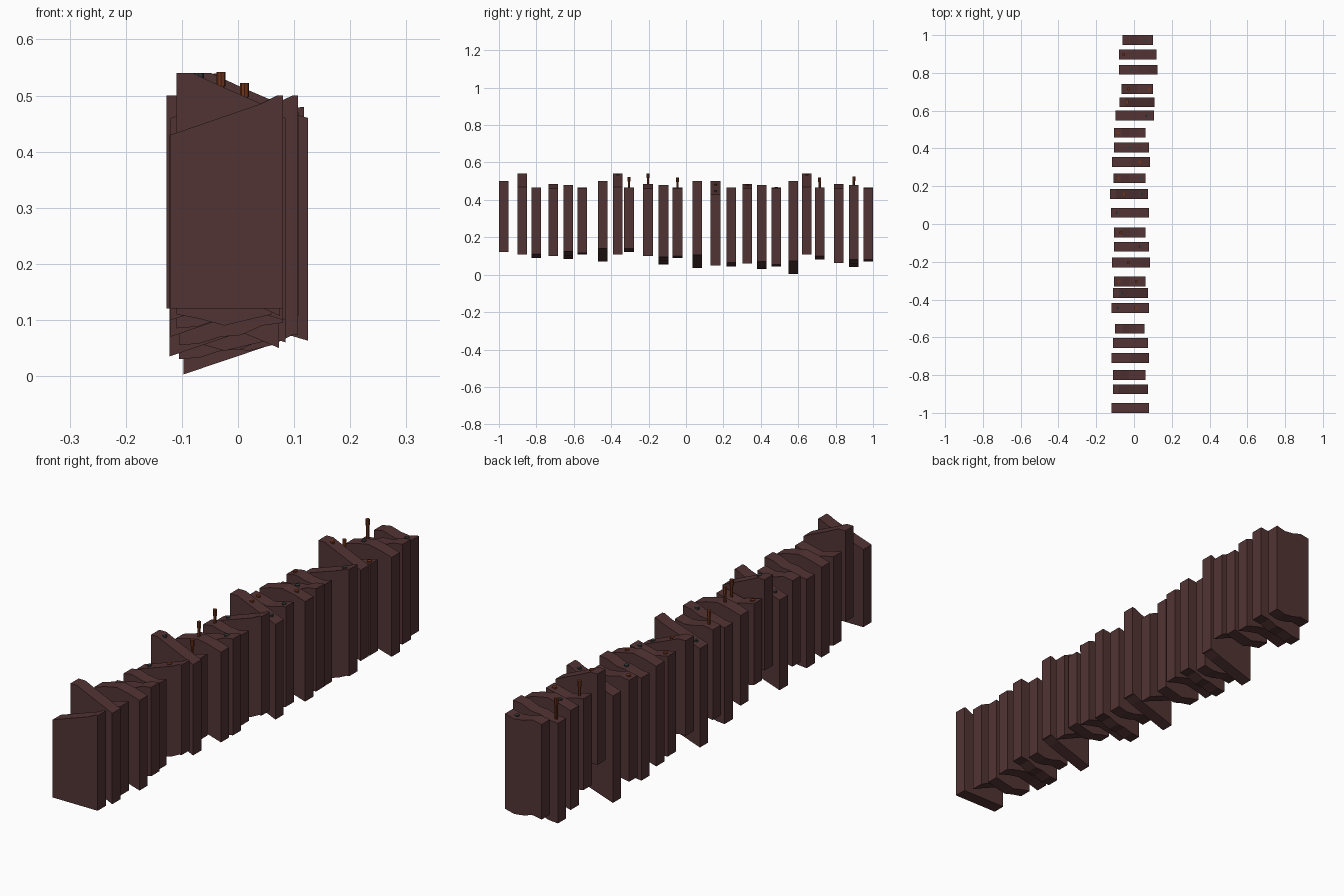
import bpy, bmesh

if "Cube" in bpy.data.objects:
    bpy.data.objects.remove(bpy.data.objects["Cube"])

def material(name, rgb):
    m = bpy.data.materials.new(name)
    m.diffuse_color = (*rgb, 1)
    m.use_nodes = True
    m.node_tree.nodes["Principled BSDF"].inputs["Base Color"].default_value = m.diffuse_color
    return m

WOOD = material("dark_wood", (0.085, 0.033, 0.034))
RUST = material("rust", (0.16, 0.035, 0.012))
IRON = material("iron", (0.04, 0.045, 0.045))
THICK = 0.052

# Cut shapes of the plank ends: fraction of width, height
CUTS = [
    [(0, .43), (.8, .485), (.95, .50), (1, .50)],
    [(0, .54), (.16, .54), (.45, .515), (.8, .487), (1, .47)],
    [(0, .465), (.25, .457), (.5, .445), (.75, .455), (1, .465)],
    [(0, .46), (.25, .475), (.5, .485), (.75, .475), (1, .46)],
    [(0, .44), (.2, .443), (.4, .455), (.6, .458), (.8, .475), (1, .48)],
    [(0, .46), (.25, .467), (.5, .455), (.75, .45), (1, .46)],
]

# Planks: y, left x, right x, lowest z
PLANKS = [
    (-.974, -.12, .08, .12), (-.875, -.11, .075, .107), (-.80, -.11, .06, .09),
    (-.71, -.12, .08, .10), (-.63, -.11, .075, .085), (-.555, -.10, .055, .107),
    (-.445, -.12, .08, .07), (-.365, -.11, .075, .107), (-.305, -.105, .06, .12),
    (-.203, -.117, .085, .10), (-.12, -.105, .08, .055), (-.045, -.105, .062, .09),
    (.06, -.122, .08, .035), (.158, -.127, .073, .05), (.242, -.108, .06, .045),
    (.328, -.116, .085, .06), (.405, -.105, .08, .03), (.483, -.105, .06, .045),
    (.574, -.097, .107, .003), (.645, -.078, .108, .107), (.715, -.066, .10, .08),
    (.817, -.08, .125, .063), (.897, -.08, .118, .04), (.974, -.062, .10, .07),
]

def top_of(i):
    y, x0, x1, low = PLANKS[i]
    drop = .04 if i == 13 else 0
    return [(x0 + (x1 - x0) * u, z - drop) for u, z in CUTS[i % 6]]

def height_at(i, x):
    pts = top_of(i)
    for (xa, za), (xb, zb) in zip(pts, pts[1:]):
        if xa <= x <= xb:
            return za + (zb - za) * (x - xa) / (xb - xa)
    return pts[-1][1]

def plank(i):
    y, x0, x1, low = PLANKS[i]
    top = top_of(i)
    shift = low - min(z for _, z in top)
    if i == 0:
        bottom = [(x0, low), (x1, low)]
    else:
        bottom = [(x, z + shift) for x, z in top]
    outline = bottom + top[::-1]
    bm = bmesh.new()
    face = bm.faces.new([bm.verts.new((x, y - THICK / 2, z)) for x, z in outline])
    ext = bmesh.ops.extrude_face_region(bm, geom=[face])
    bmesh.ops.translate(bm, vec=(0, THICK, 0),
                        verts=[v for v in ext["geom"] if isinstance(v, bmesh.types.BMVert)])
    bmesh.ops.recalc_face_normals(bm, faces=bm.faces)
    me = bpy.data.meshes.new(f"plank_{i + 1}")
    bm.to_mesh(me)
    bm.free()
    me.materials.append(WOOD)
    bpy.context.collection.objects.link(bpy.data.objects.new(me.name, me))

def cylinder(name, x, y, z0, z1, r, mat):
    bpy.ops.mesh.primitive_cylinder_add(vertices=8, radius=r, depth=z1 - z0,
                                        location=(x, y, (z0 + z1) / 2))
    o = bpy.context.object
    o.name = name
    o.data.materials.append(mat)

for i in range(len(PLANKS)):
    plank(i)

# Nails: plank index, x, top z (0 = driven flush)
NAILS = [
    (6, -.08, 0), (6, .01, 0), (7, -.07, 0), (8, -.08, 0), (8, .012, .522),
    (9, -.03, .542), (10, .035, 0), (11, -.07, .52), (12, -.085, 0),
    (13, -.05, 0), (13, .035, 0), (14, -.08, 0), (14, .035, 0), (15, .03, 0),
    (16, -.02, 0), (17, -.085, 0), (18, .07, 0), (19, -.035, 0),
    (20, -.03, .52), (20, .08, 0), (21, -.015, 0), (22, -.055, .525), (23, .065, 0),
]
for n, (i, x, tip) in enumerate(NAILS):
    y, z = PLANKS[i][0], height_at(i, x)
    if tip:
        cylinder("nail_shaft", x, y, z - .02, tip - .02, .006, RUST)
        cylinder("nail_head", x, y, tip - .025, tip, .008, RUST)
    else:
        cylinder("flush_nail", x, y, z - .02, z + .005, .009, RUST if n % 2 else IRON)
